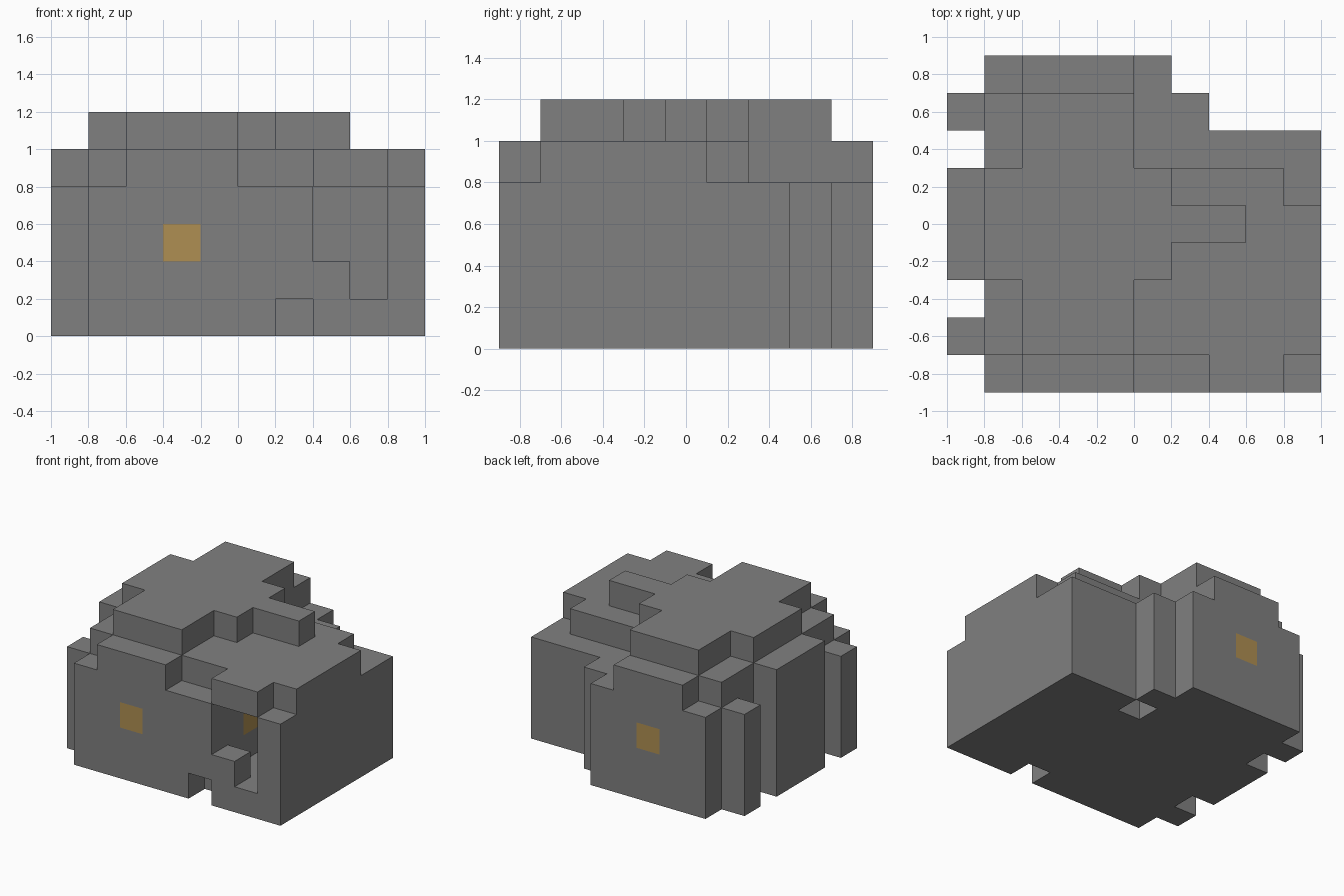
import bpy
import bmesh
from mathutils import Vector

cube = bpy.data.objects.get("Cube")
if cube:
    bpy.data.objects.remove(cube, do_unlink=True)

CELL = 0.2
ORIGIN = Vector((-1.0, -0.9, 0.0))


def material(name, color):
    mat = bpy.data.materials.new(name)
    mat.use_nodes = True
    mat.diffuse_color = color
    mat.node_tree.nodes["Principled BSDF"].inputs["Base Color"].default_value = color
    return mat


def block(x0, x1, y0, y1, z0, z1):
    """Grid cells filling a box given in metres."""
    spans = [range(round((a - o) / CELL), round((b - o) / CELL))
             for a, b, o in zip((x0, y0, z0), (x1, y1, z1), ORIGIN)]
    return {(i, j, k) for i in spans[0] for j in spans[1] for k in spans[2]}


def build(name, cells, solid, mat):
    """Make the outer faces of the cells that touch no other solid cell."""
    bm = bmesh.new()
    for cell in sorted(cells):
        center = ORIGIN + (Vector(cell) + Vector((0.5, 0.5, 0.5))) * CELL
        for axis in range(3):
            for sign in (-1, 1):
                near = list(cell)
                near[axis] += sign
                if tuple(near) in solid:
                    continue
                n, u, v = Vector(), Vector(), Vector()
                n[axis] = sign
                u[(axis + 1) % 3] = sign
                v[(axis + 2) % 3] = 1
                corners = (-u - v, u - v, u + v, v - u)
                bm.faces.new([bm.verts.new(center + (n + c) * CELL / 2) for c in corners])
    bmesh.ops.remove_doubles(bm, verts=bm.verts, dist=0.001)
    mesh = bpy.data.meshes.new(name)
    bm.to_mesh(mesh)
    bm.free()
    mesh.materials.append(mat)
    obj = bpy.data.objects.new(name, mesh)
    bpy.context.collection.objects.link(obj)
    return obj


# Main mass up to the lower shoulder
solid = block(-0.8, 1, -0.9, 0.5, 0, 0.8)
solid |= block(-0.8, 0.4, 0.5, 0.7, 0, 0.8)
solid |= block(-0.8, 0.2, 0.7, 0.9, 0, 0.8)

# Ribs on the right side
solid |= block(-1, -0.8, -0.3, 0.3, 0, 1)
for y in (-0.7, 0.5):
    solid |= block(-1, -0.8, y, y + CELL, 0, 0.8)

# Upper shoulder
solid |= block(-0.8, 0, -0.7, 0.7, 0.8, 1)
solid |= block(-0.6, 0, -0.9, 0.9, 0.8, 1)
solid |= block(0, 1, -0.7, 0.1, 0.8, 1)
solid |= block(0, 0.8, 0.1, 0.3, 0.8, 1)
solid |= block(0.4, 0.8, -0.9, -0.7, 0.8, 1)

# Crown
solid |= block(-0.6, 0, -0.7, 0.7, 1, 1.2)
solid |= block(-0.8, 0.2, -0.3, 0.3, 1, 1.2)
solid |= block(0.2, 0.6, -0.1, 0.1, 1, 1.2)

# Front hollow with a step in its mouth
solid -= block(0.4, 0.8, -0.9, -0.3, 0.2, 0.8)
solid |= block(0.4, 0.6, -0.9, -0.7, 0.2, 0.4)

# Small notches along the base
solid -= block(0.2, 0.4, -0.9, -0.7, 0, 0.2)
solid -= block(0.2, 0.4, 0.3, 0.5, 0, 0.2)

# Ore pieces in the front, the back and the wall of the hollow
ore = block(-0.4, -0.2, -0.9, -0.7, 0.4, 0.6)
ore |= block(-0.4, -0.2, 0.7, 0.9, 0.4, 0.6)
ore |= block(0.2, 0.4, -0.5, -0.3, 0.4, 0.6)

stone_grey = material("stone_grey", (0.216, 0.216, 0.216, 1))
ore_gold = material("ore_gold", (0.43, 0.275, 0.085, 1))
build("rock_body", solid - ore, solid, stone_grey)
build("ore_pieces", ore, solid, ore_gold)
